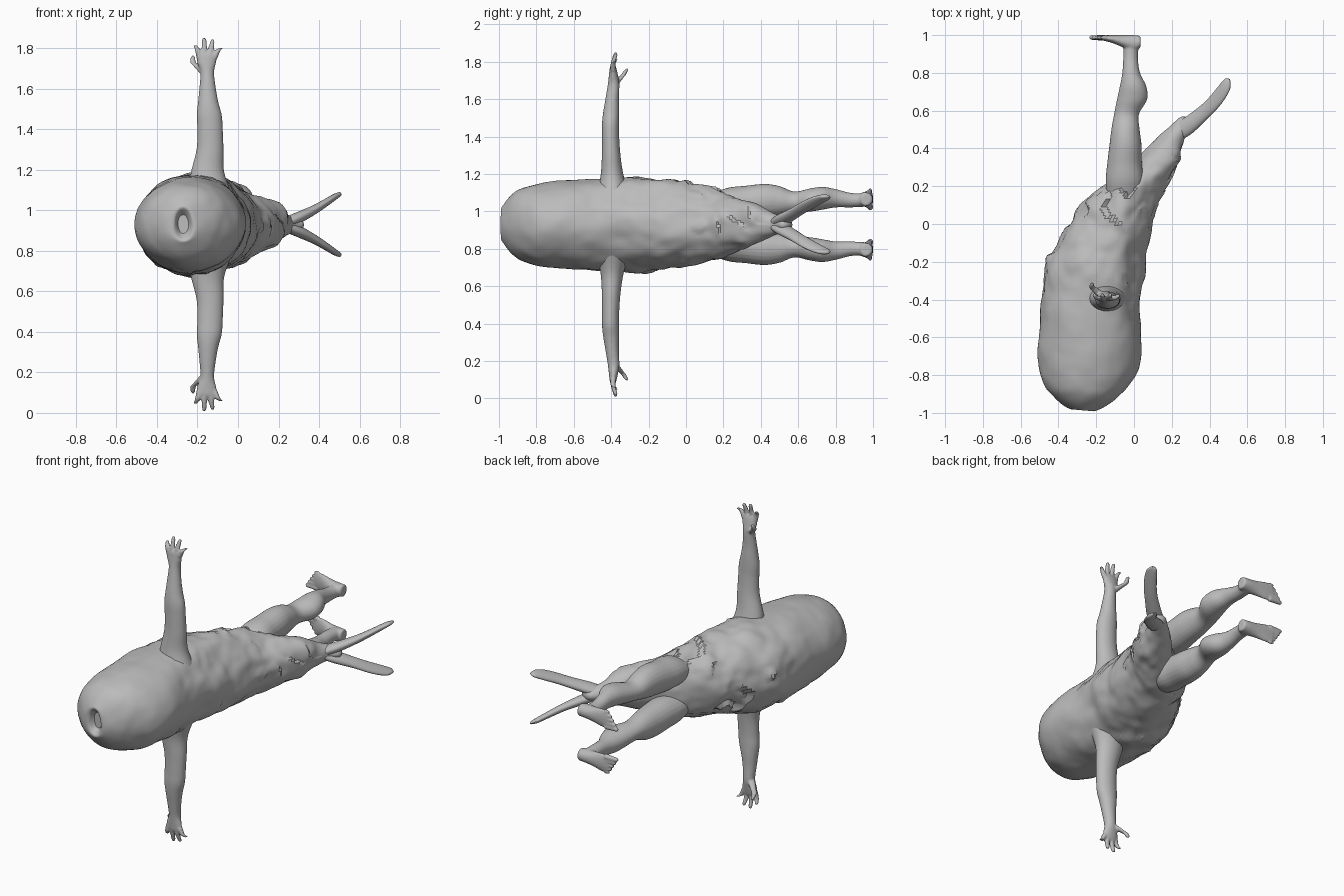
import bpy, bmesh, math
from mathutils import Vector, noise

if "Cube" in bpy.data.objects:
    bpy.data.objects.remove(bpy.data.objects["Cube"])

MID = 0.93  # height of the symmetry plane
X, Y, Z = Vector((1, 0, 0)), Vector((0, 1, 0)), Vector((0, 0, 1))

skin = bpy.data.materials.new("grey_skin")
skin.use_nodes = True
GREY = (0.5, 0.5, 0.5, 1)
skin.diffuse_color = GREY
skin.node_tree.nodes["Principled BSDF"].inputs["Base Color"].default_value = GREY


def spline(rows, steps):
    """Catmull-Rom interpolation through rows of Vectors."""
    out = []
    for i in range(len(rows) - 1):
        p0, p1, p2 = rows[max(i - 1, 0)], rows[i], rows[i + 1]
        p3 = rows[min(i + 2, len(rows) - 1)]
        for k in range(steps):
            t = k / steps
            out.append([b + 0.5 * t * (c - a + t * (2 * a - 5 * b + 4 * c - d
                       + t * (3 * (b - c) + d - a)))
                       for a, b, c, d in zip(p0, p1, p2, p3)])
    return out + [list(rows[-1])]


def loft(bm, sections, steps=5, sides=24, bump=None):
    """Skin (centre, half axis, half axis) sections, with a rounded far end."""
    rings = spline(sections, steps)
    c, a, b = rings[-1]
    run = (c - rings[-2][0]).normalized() * min(a.length, b.length)
    for ang in (0.4, 0.8, 1.2, 1.45):
        rings.append([c + run * math.sin(ang), a * math.cos(ang), b * math.cos(ang)])
    loops = []
    for j, (c, a, b) in enumerate(rings):
        loop = []
        for i in range(sides):
            t = math.tau * i / sides
            off = a * math.cos(t) + b * math.sin(t)
            p = c + off
            if bump:
                p += off.normalized() * bump(p)
            loop.append(bm.verts.new(p))
        loops.append(loop)
    for l0, l1 in zip(loops, loops[1:]):
        for i in range(sides):
            k = (i + 1) % sides
            bm.faces.new((l0[i], l0[k], l1[k], l1[i]))
    bm.faces.new(loops[0][::-1])
    bm.faces.new(loops[-1])


def tube(bm, rows, side, u, v):
    """Loft rows of x, y, distance from the mid plane and two radii."""
    loft(bm, [(Vector((x, y, MID + side * d)), u * ru, v * rv)
              for x, y, d, ru, rv in rows])


def finish(bm, name, voxel=0):
    bmesh.ops.recalc_face_normals(bm, faces=bm.faces)
    mesh = bpy.data.meshes.new(name)
    bm.to_mesh(mesh)
    bm.free()
    mesh.materials.append(skin)
    obj = bpy.data.objects.new(name, mesh)
    bpy.context.collection.objects.link(obj)
    bpy.ops.object.select_all(action="DESELECT")
    obj.select_set(True)
    bpy.context.view_layer.objects.active = obj
    if voxel:  # fuse the overlapping pieces into one soft surface
        rem = obj.modifiers.new("fuse", "REMESH")
        rem.mode, rem.voxel_size, rem.use_smooth_shade = "VOXEL", voxel, True
        soft = obj.modifiers.new("soften", "SMOOTH")
        soft.factor, soft.iterations = 0.5, 4
    else:
        bpy.ops.object.shade_smooth_by_angle(angle=math.radians(35))


def rough_skin(p):
    """Lumpy hide, with overlapping ragged folds behind the head."""
    lump = 0.022 * noise.noise(p * 7) + 0.008 * noise.noise(p * 17)
    mask = min(max((p.y + 0.6) * 2, 0), 1) * min(max((0.5 - p.y) * 4, 0), 1)
    patch = max(0, noise.noise(p * 5 + X * 3) + 0.1)
    fold = (p.y * 6 + p.x * 2 + 1.5 * noise.noise(p * 6)) % 1
    return lump * min(1, 0.35 + mask) + 0.05 * mask * patch * (fold - 0.4)


# Body: left x, left y, right x, right y, half height
outline = [
    (-.30, -.95, -.24, -.955, .05), (-.32, -.98, -.22, -.99, .08),
    (-.36, -.97, -.18, -.98, .105), (-.42, -.92, -.1, -.93, .165),
    (-.47, -.86, -.03, -.86, .2), (-.505, -.74, .025, -.76, .225),
    (-.505, -.6, .035, -.6, .24), (-.495, -.42, .03, -.42, .25),
    (-.47, -.25, .05, -.25, .25), (-.42, -.13, .08, -.1, .24),
    (-.32, .02, .11, .04, .215), (-.25, .13, .14, .14, .19),
    (-.12, .24, .18, .22, .165), (0, .32, .225, .32, .13),
    (.09, .42, .255, .4, .09), (.17, .5, .28, .46, .055),
    (.24, .56, .32, .5, .035)]
bm = bmesh.new()
loft(bm, [(Vector(((lx + rx) / 2, (ly + ry) / 2, MID)),
           Vector((rx - lx, ry - ly, 0)) / 2, Z * h)
          for lx, ly, rx, ry, h in outline], steps=7, sides=80, bump=rough_skin)
finish(bm, "fish_body")

arm = [(-.14, -.39, .15, .11, .09), (-.15, -.395, .26, .082, .062),
       (-.138, -.4, .37, .067, .05), (-.138, -.403, .47, .063, .046),
       (-.142, -.403, .54, .062, .046), (-.147, -.4, .6, .051, .043),
       (-.15, -.395, .67, .041, .036), (-.152, -.387, .75, .034, .031),
       (-.155, -.388, .8, .047, .024), (-.153, -.39, .835, .05, .018)]
leg = [(-.06, .1, .09, .08, .06), (-.05, .22, .11, .1, .085),
       (-.05, .32, .115, .092, .092), (-.045, .42, .125, .085, .092),
       (-.045, .5, .125, .075, .08), (-.04, .58, .12, .066, .056),
       (-.01, .66, .13, .08, .062), (-.005, .73, .14, .07, .061),
       (-.015, .8, .14, .047, .049), (-.018, .88, .13, .039, .039),
       (-.015, .95, .13, .041, .036)]
foot = [(.035, .965, .135, .03, .035), (0, .957, .135, .043, .038),
        (-.06, .968, .135, .032, .043), (-.12, .98, .135, .02, .053),
        (-.165, .985, .135, .014, .055)]
lobe = [(.22, .48, .0, .05, .03), (.3, .53, .035, .055, .028),
        (.38, .6, .075, .05, .022), (.44, .665, .112, .055, .018),
        (.48, .715, .138, .053, .015), (.502, .735, .15, .034, .011)]

for side, label in ((1, "top"), (-1, "bottom")):
    # Arm with a spread hand
    bm = bmesh.new()
    tube(bm, arm, side, X, Y)
    for base, tip, height in ((-.19, -.208, .89), (-.165, -.167, .922),
                              (-.14, -.126, .915), (-.117, -.08, .882)):
        tube(bm, [(base, -.39, .82, .015, .015),
                  ((base + tip) / 2, -.39, .86, .014, .013),
                  (tip, -.377, height - .01, .011, .011)], side, X, Y)
    tube(bm, [(-.17, -.38, .75, .022, .02), (-.205, -.35, .785, .018, .017),
              (-.222, -.335, .8, .015, .014), (-.222, -.32, .825, .012, .011)],
         side, X, Y)
    finish(bm, label + "_arm", 0.006)

    # Leg with a bare foot, big toe nearest the other leg
    bm = bmesh.new()
    tube(bm, leg, side, X, Z)
    tube(bm, foot, side, Y, Z)
    for i in range(5):
        d, r = .092 + .023 * i, .016 - .0015 * i
        tube(bm, [(-.15, .985, d, r, r), (-.225 + .013 * i, .987, d, r * .8, r * .8)],
             side, Y, Z)
    finish(bm, label + "_leg", 0.006)

    # Thin tail lobe
    bm = bmesh.new()
    tube(bm, lobe, side, Y, Vector((-.53, 0, .85 * side)))
    finish(bm, label + "_tail_lobe")
